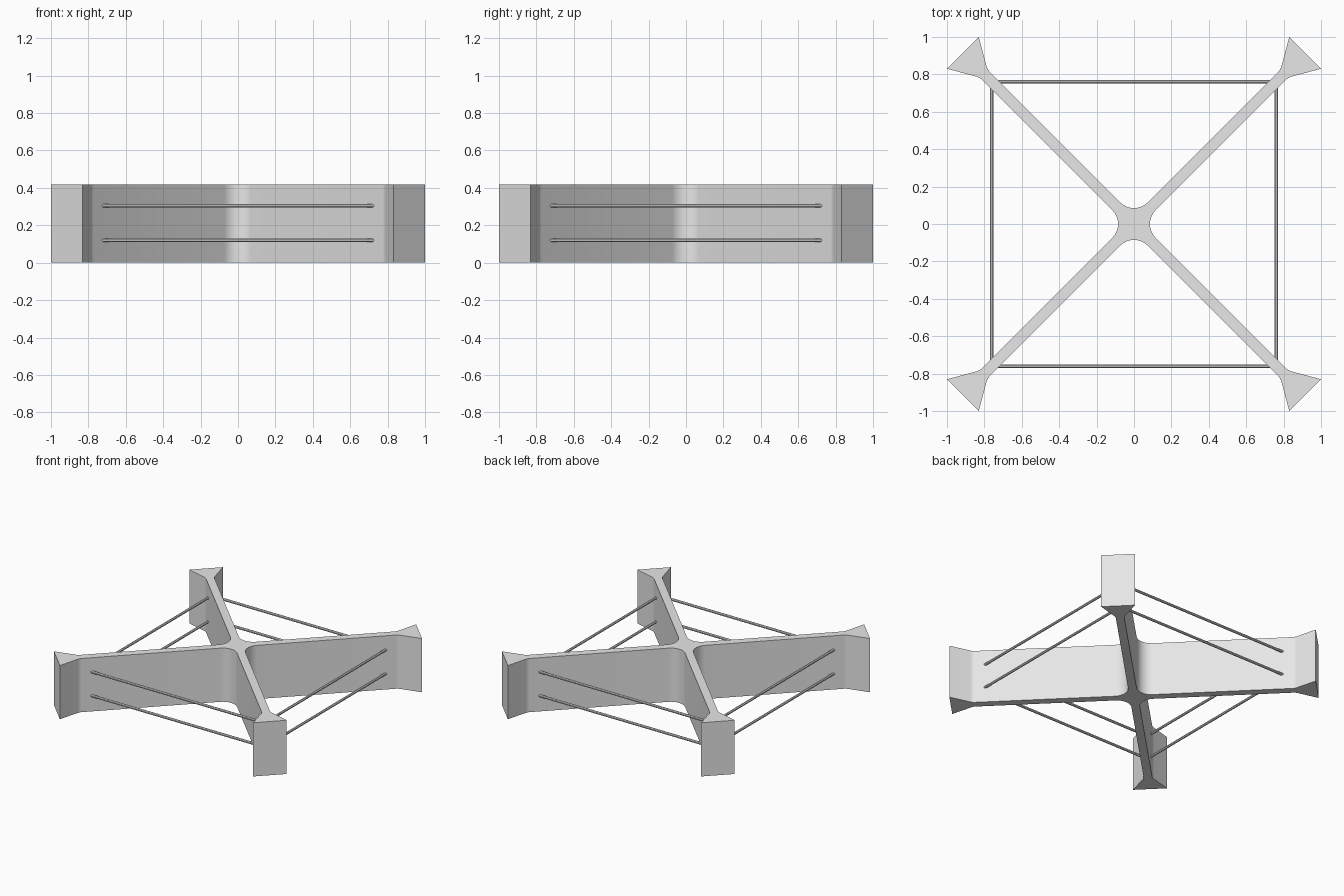
import bpy, bmesh, math
from mathutils import Matrix, Vector

if "Cube" in bpy.data.objects:
    bpy.data.objects.remove(bpy.data.objects["Cube"])

HEIGHT = 0.417
HALF = 0.03        # half thickness of an arm
HUB_R = 0.103      # fillet radius between arms
TIP_D, TIP_H = 1.294, 0.12   # foot end: distance from centre, half width
FLARE = math.radians(30)
FOOT_R = 0.06      # fillet radius where the foot flares out

gray = bpy.data.materials.new("light gray")
gray.diffuse_color = (0.8, 0.8, 0.8, 1)
gray.use_nodes = True
gray.node_tree.nodes["Principled BSDF"].inputs["Base Color"].default_value = gray.diffuse_color


def finish(name, bm):
    bmesh.ops.recalc_face_normals(bm, faces=bm.faces)
    mesh = bpy.data.meshes.new(name)
    bm.to_mesh(mesh)
    bm.free()
    mesh.materials.append(gray)
    obj = bpy.data.objects.new(name, mesh)
    bpy.context.collection.objects.link(obj)
    return obj


def arm_outline():
    """One arm along +x, ending with the hub fillet towards the next arm."""
    kink = TIP_D - (TIP_H - HALF) / math.tan(FLARE)
    start = kink - FOOT_R * math.tan(FLARE / 2)
    side = []
    for i in range(5):
        t = FLARE * i / 4
        side.append((start + FOOT_R * math.sin(t), HALF + FOOT_R * (1 - math.cos(t))))
    side.append((TIP_D, TIP_H))
    c = HALF + HUB_R
    hub = [(c - HUB_R * math.sin(t), c - HUB_R * math.cos(t))
           for t in (math.pi / 2 * i / 10 for i in range(11))]
    return [(x, -y) for x, y in side] + side[::-1] + hub


# Crossed arms with flared feet, extruded from a single outline
bm = bmesh.new()
verts = []
for k in range(4):
    rot = Matrix.Rotation(math.pi / 4 + k * math.pi / 2, 3, 'Z')
    verts += [bm.verts.new(rot @ Vector((x, y, 0))) for x, y in arm_outline()]
base = bm.faces.new(verts)
ext = bmesh.ops.extrude_face_region(bm, geom=[base], use_keep_orig=True)
bmesh.ops.translate(bm, vec=(0, 0, HEIGHT),
                    verts=[g for g in ext["geom"] if isinstance(g, bmesh.types.BMVert)])
frame = finish("cross_frame", bm)
bpy.context.view_layer.objects.active = frame
frame.select_set(True)
bpy.ops.object.shade_smooth_by_angle(angle=math.radians(28))

# Tie rods joining neighbouring arms at two heights
for side, name in enumerate(("front", "right", "back", "left")):
    for z, level in ((0.12, "lower"), (0.305, "upper")):
        bm = bmesh.new()
        place = (Matrix.Rotation(side * math.pi / 2, 4, 'Z')
                 @ Matrix.Translation((0, -0.76, z))
                 @ Matrix.Rotation(math.pi / 2, 4, 'Y')
                 @ Matrix.Rotation(math.pi / 8, 4, 'Z'))
        bmesh.ops.create_cone(bm, cap_ends=True, segments=8, radius1=0.01,
                              radius2=0.01, depth=1.52, matrix=place)
        finish(f"{name}_{level}_tie_rod", bm)
